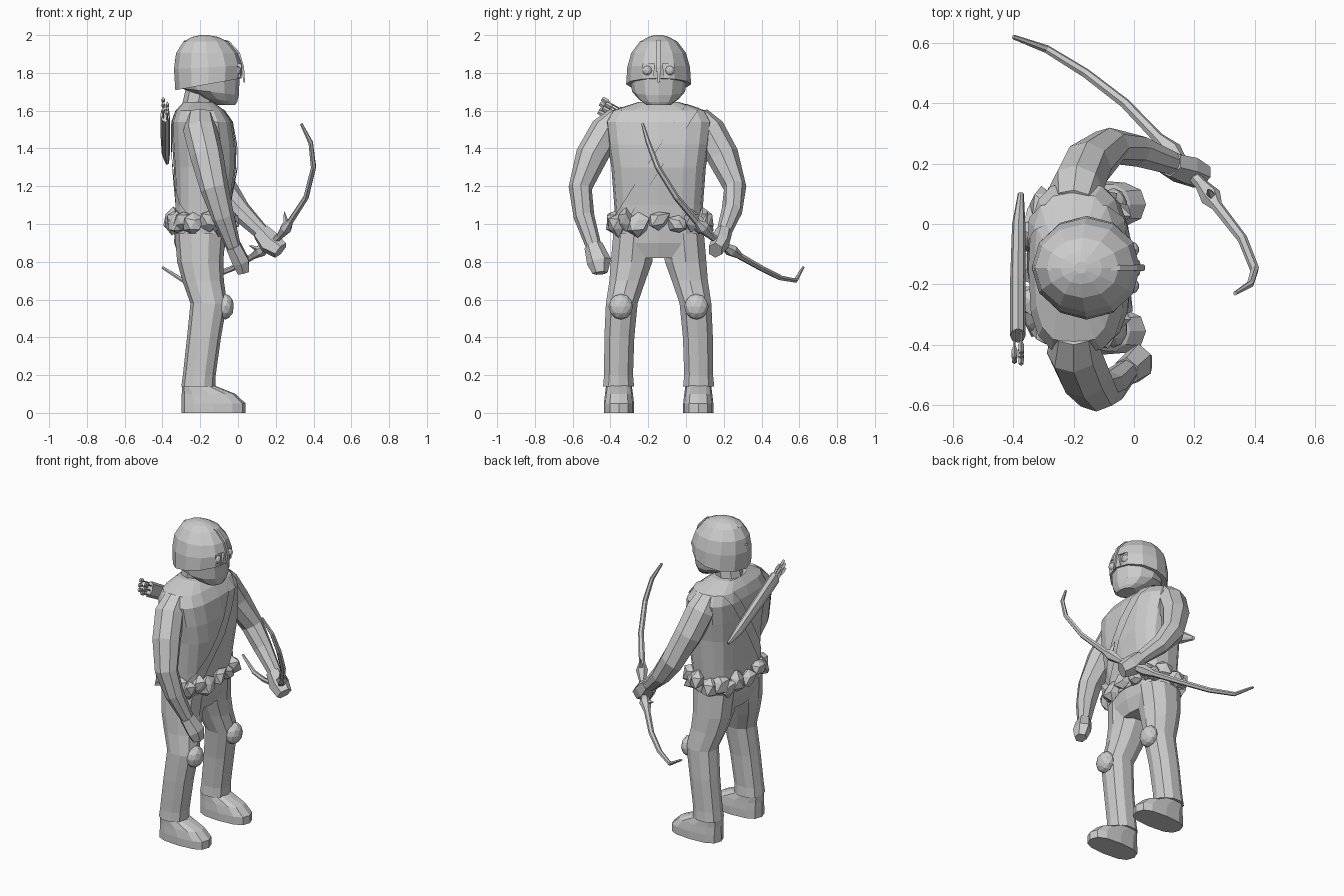
import bpy, bmesh, math, random
from mathutils import Vector
random.seed(4)
CY = -0.145                      # body symmetry plane in y

grey = bpy.data.materials.new("plain_grey")
grey.diffuse_color = (0.6, 0.6, 0.6, 1)

def finish(name, bm):
    bmesh.ops.recalc_face_normals(bm, faces=bm.faces)
    me = bpy.data.meshes.new(name)
    bm.to_mesh(me)
    bm.free()
    me.materials.append(grey)
    ob = bpy.data.objects.new(name, me)
    bpy.context.collection.objects.link(ob)
    return ob

def skin(rings):
    """bmesh from closed rings of points, capped at both ends"""
    bm = bmesh.new()
    vs = [[bm.verts.new(p) for p in r] for r in rings]
    n = len(vs[0])
    for a, b in zip(vs, vs[1:]):
        for i in range(n):
            j = (i + 1) % n
            bm.faces.new((a[i], a[j], b[j], b[i]))
    bm.faces.new(vs[0])
    bm.faces.new(vs[-1])
    return bm

def power(v, e):
    return math.copysign(abs(v) ** (2 / e), v)

def stack(sections, y=CY, n=12, e=2.0, grow=0.0, tilt=None):
    """horizontal sections (z, centre x, half x, half y[, y offset])"""
    rings = []
    for k, s in enumerate(sections):
        z, cx, rx, ry = s[:4]
        oy = s[4] if len(s) > 4 else 0
        ring = []
        for i in range(n):
            a = 2 * math.pi * i / n
            dx = (rx + grow) * power(math.cos(a), e)
            dz = dx * tilt[k] if tilt else 0
            ring.append((cx + dx, y + oy + (ry + grow) * power(math.sin(a), e), z + dz))
        rings.append(ring)
    return skin(rings)

def tube(name, path, n=8, ref=(1, 0, 0), turn=0.0):
    """path of (x, y, z, radius side, radius along ref)"""
    pts = [Vector(p[:3]) for p in path]
    rings = []
    for k, p in enumerate(path):
        t = (pts[min(k + 1, len(pts) - 1)] - pts[max(k - 1, 0)]).normalized()
        side = t.cross(Vector(ref)).normalized()
        up = side.cross(t)
        rings.append([pts[k] + side * p[3] * math.cos(2 * math.pi * (i + turn) / n)
                      + up * p[4] * math.sin(2 * math.pi * (i + turn) / n) for i in range(n)])
    return finish(name, skin(rings))

def ball(name, loc, size, sub=1, spike=0.0):
    bm = bmesh.new()
    bmesh.ops.create_icosphere(bm, subdivisions=sub, radius=1)
    for v in bm.verts:
        f = 1 + random.uniform(-spike, spike)
        v.co = Vector((v.co.x * size[0], v.co.y * size[1], v.co.z * size[2])) * f + Vector(loc)
    return finish(name, bm)

# torso
TORSO = [(0.97, -0.19, 0.14, 0.225), (1.1, -0.185, 0.145, 0.235), (1.3, -0.175, 0.165, 0.25),
         (1.42, -0.18, 0.168, 0.27), (1.54, -0.19, 0.16, 0.285), (1.6, -0.2, 0.13, 0.25),
         (1.645, -0.21, 0.08, 0.11)]
finish("torso", stack(TORSO, n=16, e=3))

# chest strap: a diagonal slice of an enlarged torso
bm = stack(TORSO, n=16, e=3, grow=0.008)
no = Vector((0, 0.5, -0.32)).normalized()
mid = Vector((0, -0.14, 1.35))
for s in (1, -1):
    bmesh.ops.bisect_plane(bm, geom=bm.verts[:] + bm.edges[:] + bm.faces[:], dist=1e-5,
                           plane_co=mid + no * 0.035 * s, plane_no=no * s, clear_outer=True)
finish("chest_strap", bm)

# hips, legs, knee pads, feet
finish("hips", stack([(1.03, -0.19, 0.145, 0.23), (0.9, -0.2, 0.138, 0.242),
                      (0.82, -0.2, 0.11, 0.15)], e=2.8))
LEG = [(0.95, -0.2, 0.135, 0.115, 0.13), (0.8, -0.2, 0.122, 0.115, 0.143),
       (0.7, -0.185, 0.11, 0.1, 0.165), (0.58, -0.155, 0.097, 0.088, 0.195),
       (0.4, -0.18, 0.09, 0.083, 0.208), (0.2, -0.205, 0.087, 0.08, 0.212),
       (0.14, -0.21, 0.09, 0.086, 0.212)]
FOOT = [(0, -0.13, 0.17, 0.08), (0.05, -0.13, 0.17, 0.08),
        (0.1, -0.155, 0.143, 0.074), (0.145, -0.21, 0.085, 0.068)]
for s, side in ((-1, "right"), (1, "left")):
    leg = [q[:4] + (q[4] * s,) for q in LEG]
    finish(side + "_leg", stack(leg, n=10, e=2.2))
    finish(side + "_shoe", stack(FOOT, y=CY + 0.21 * s, e=2.7))
    ball(side + "_knee_pad", (-0.068, CY + 0.2 * s, 0.562), (0.047, 0.065, 0.068), 2)

# belt of jagged lumps
for i in range(18):
    a = 2 * math.pi * i / 18
    ball("belt_lump", (-0.195 + 0.155 * power(math.cos(a), 2.8),
                       CY + 0.235 * power(math.sin(a), 2.8), 1.01 + 0.012 * (-1) ** i),
         (0.05, 0.055, 0.06), 1, 0.3)

# arms and hands
tube("right_arm", [(-0.2, -0.36, 1.58, 0.05, 0.07), (-0.2, -0.42, 1.5, 0.085, 0.09),
                   (-0.165, -0.5, 1.36, 0.085, 0.088), (-0.125, -0.56, 1.19, 0.062, 0.075),
                   (-0.08, -0.54, 1.04, 0.055, 0.06), (-0.02, -0.485, 0.87, 0.04, 0.038)])
tube("right_hand", [(-0.025, -0.49, 0.885, 0.05, 0.045), (0.015, -0.46, 0.8, 0.065, 0.05),
                    (0.03, -0.455, 0.74, 0.04, 0.035)], n=6)
tube("left_arm", [(-0.2, 0.07, 1.58, 0.05, 0.07), (-0.19, 0.12, 1.5, 0.085, 0.09),
                  (-0.155, 0.195, 1.36, 0.085, 0.085), (-0.08, 0.26, 1.19, 0.06, 0.075),
                  (0.01, 0.243, 1.07, 0.055, 0.058), (0.14, 0.195, 0.94, 0.038, 0.04)])
tube("left_hand", [(0.12, 0.2, 0.96, 0.045, 0.05), (0.17, 0.18, 0.9, 0.05, 0.065),
                   (0.225, 0.155, 0.86, 0.04, 0.05)], n=6)

# neck and head
tube("neck", [(-0.225, CY, 1.58, 0.085, 0.08), (-0.19, CY, 1.74, 0.08, 0.08)])
finish("head", stack([(1.63, -0.065, 0.05, 0.065), (1.66, -0.11, 0.105, 0.105),
                      (1.7, -0.145, 0.15, 0.14), (1.77, -0.157, 0.165, 0.152),
                      (1.88, -0.16, 0.15, 0.13)], tilt=[0, -0.15, -0.12, 0, 0]))

# helmet with eye openings
helmet = finish("helmet", stack([(1.74, -0.157, 0.175, 0.172), (1.83, -0.157, 0.182, 0.166),
                                 (1.905, -0.163, 0.165, 0.145), (1.965, -0.17, 0.12, 0.1),
                                 (1.99, -0.175, 0.07, 0.055), (2.0, -0.177, 0.02, 0.02)],
                                tilt=[0.18, 0.05, 0, 0, 0, 0]))
for s in (-1, 1):
    y = CY + s * 0.06
    cut = tube("eye_cutter", [(0.05, y, 1.775, 0.042, 0.065), (0.05, y, 1.85, 0.055, 0.075)],
               n=4, turn=0.5)
    mod = helmet.modifiers.new("eye_hole", "BOOLEAN")
    mod.operation, mod.object, mod.solver = "DIFFERENCE", cut, "EXACT"
    bpy.context.view_layer.objects.active = helmet
    bpy.ops.object.modifier_apply(modifier=mod.name)
    bpy.data.objects.remove(cut)
    ball("eye", (-0.008, y, 1.812), (0.025, 0.027, 0.027), 2)
# crest ridge running into the nose guard
tube("crest_and_nose_guard", [(-0.33, CY, 1.86, 0.014, 0.01), (-0.28, CY, 1.965, 0.014, 0.01),
                              (-0.177, CY, 1.995, 0.014, 0.006), (-0.05, CY, 1.963, 0.014, 0.01),
                              (0.003, CY, 1.905, 0.014, 0.01), (0.025, CY, 1.83, 0.016, 0.01),
                              (0.033, CY, 1.75, 0.008, 0.006)], n=4, ref=(0.7, 0, 0.7), turn=0.5)

# bow
BOW = [(0.335, -0.23, 1.53, 0.007), (0.385, -0.2, 1.43, 0.012), (0.4, -0.15, 1.3, 0.014),
       (0.36, -0.05, 1.14, 0.015), (0.275, 0.06, 1.01, 0.017), (0.255, 0.09, 0.98, 0.032),
       (0.22, 0.135, 0.935, 0.018), (0.16, 0.2, 0.885, 0.018), (0.125, 0.24, 0.86, 0.032),
       (0.08, 0.285, 0.83, 0.017), (-0.03, 0.4, 0.765, 0.015), (-0.16, 0.5, 0.715, 0.014),
       (-0.29, 0.58, 0.7, 0.012), (-0.4, 0.62, 0.77, 0.007)]
tube("bow", [p + (p[3] * 1.15,) for p in BOW], n=6, ref=(0.6, 0.75, 0.3))
tube("bow_upper_spike", [(0.26, 0.09, 0.98, 0.022, 0.022), (0.245, 0.115, 1.065, 0.002, 0.002)], n=4)
tube("bow_lower_spike", [(0.125, 0.235, 0.86, 0.022, 0.022), (0.06, 0.25, 0.885, 0.002, 0.002)],
     n=4, ref=(0, 0, 1))

# quiver and arrows on the back
tube("quiver", [(-0.375, 0.1, 1.325, 0.012, 0.01), (-0.382, 0.0, 1.375, 0.035, 0.022),
                (-0.385, -0.2, 1.485, 0.045, 0.026), (-0.385, -0.37, 1.58, 0.048, 0.026)])
for i in range(6):
    w = (i - 2.5) * 0.014
    x = -0.385 + 0.011 * (-1) ** i
    d = Vector((0, -0.87, 0.49))
    a = Vector((x, -0.35 + w * 0.49, 1.57 + w * 0.87))
    b = a + d * random.uniform(0.1, 0.13)
    tube("arrow_shaft", [(*a, 0.004, 0.004), (*b, 0.004, 0.004)], n=4)
    tube("arrow_fletching", [(*(b - d * 0.05), 0.003, 0.003), (*(b - d * 0.03), 0.014, 0.01),
                             (*b, 0.012, 0.008)], n=4)
